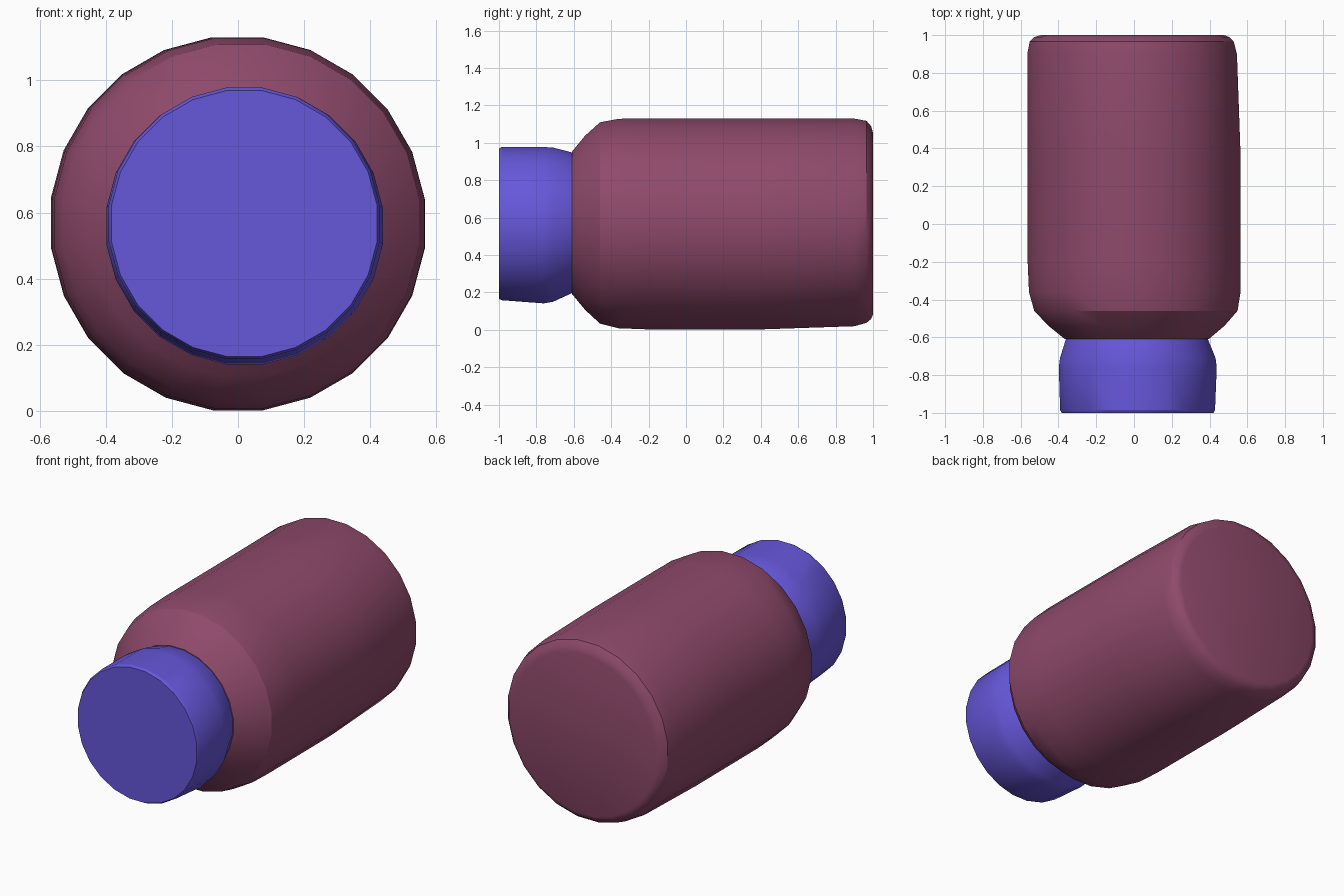
import bpy, bmesh, math

cube = bpy.data.objects.get("Cube")
if cube:
    bpy.data.objects.remove(cube, do_unlink=True)

SIDES = 24


def make_material(name, rgb):
    mat = bpy.data.materials.new(name)
    mat.use_nodes = True
    mat.diffuse_color = (*rgb, 1)
    bsdf = mat.node_tree.nodes["Principled BSDF"]
    bsdf.inputs["Base Color"].default_value = (*rgb, 1)
    bsdf.inputs["Roughness"].default_value = 0.6
    return mat


def lathe_along_y(name, rings, mat):
    """Closed round solid from rings of (y, radius, centre x, centre z)."""
    bm = bmesh.new()
    loops = []
    step = 2 * math.pi / SIDES
    for y, r, cx, cz in rings:
        r /= math.cos(step / 2)  # flats, not corners, reach the radius
        loops.append([bm.verts.new((cx + r * math.cos((i + 0.5) * step), y,
                                    cz + r * math.sin((i + 0.5) * step)))
                      for i in range(SIDES)])
    for a, b in zip(loops, loops[1:]):
        for i in range(SIDES):
            j = (i + 1) % SIDES
            bm.faces.new((a[i], a[j], b[j], b[i]))
    bm.faces.new(loops[0])
    bm.faces.new(loops[-1])
    bmesh.ops.recalc_face_normals(bm, faces=bm.faces)
    mesh = bpy.data.meshes.new(name)
    bm.to_mesh(mesh)
    bm.free()
    mesh.materials.append(mat)
    obj = bpy.data.objects.new(name, mesh)
    bpy.context.collection.objects.link(obj)
    bpy.ops.object.select_all(action="DESELECT")
    obj.select_set(True)
    bpy.context.view_layer.objects.active = obj
    bpy.ops.object.shade_smooth_by_angle(angle=math.radians(30))
    return obj


plum = make_material("plum", (0.275, 0.068, 0.147))
violet = make_material("violet", (0.133, 0.095, 0.70))

# Bottle body: shoulder, slightly leaning barrel, rounded base
lathe_along_y("bottle_body", [
    (-0.61, 0.380, 0.015, 0.572),
    (-0.54, 0.465, 0.013, 0.572),
    (-0.46, 0.538, 0.010, 0.571),
    (-0.36, 0.560, 0.004, 0.568),
    (-0.20, 0.564, 0.001, 0.566),
    (0.40, 0.564, -0.001, 0.566),
    (0.90, 0.555, -0.010, 0.574),
    (0.965, 0.540, -0.012, 0.577),
    (0.99, 0.515, -0.012, 0.573),
    (1.00, 0.485, -0.008, 0.567),
], plum)

# Cap: flat front, straight rim, tapering into the shoulder
lathe_along_y("cap", [
    (-1.00, 0.402, 0.019, 0.567),
    (-0.985, 0.410, 0.019, 0.568),
    (-0.76, 0.418, 0.020, 0.559),
    (-0.71, 0.412, 0.020, 0.562),
    (-0.61, 0.376, 0.015, 0.572),
    (-0.60, 0.372, 0.015, 0.572),
], violet)
